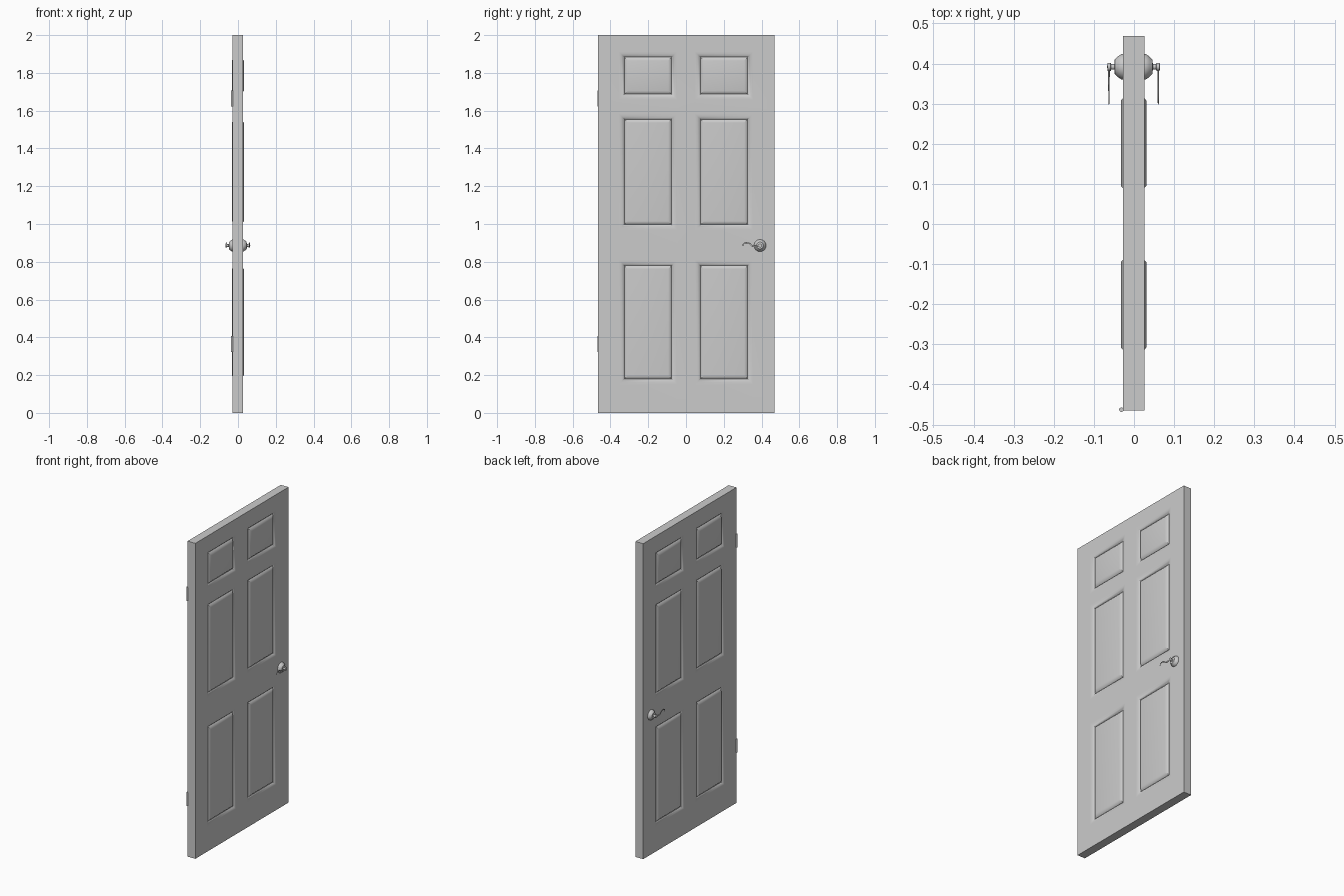
import bpy, bmesh, math
from mathutils import Matrix, Vector

cube = bpy.data.objects.get("Cube")
if cube:
    bpy.data.objects.remove(cube, do_unlink=True)

grey = bpy.data.materials.new("door grey")
grey.use_nodes = True
grey.diffuse_color = (0.6, 0.6, 0.6, 1)
grey.node_tree.nodes["Principled BSDF"].inputs["Base Color"].default_value = (0.6, 0.6, 0.6, 1)


def finish(obj, angle=35):
    obj.data.materials.append(grey)
    bpy.ops.object.select_all(action="DESELECT")
    obj.select_set(True)
    bpy.context.view_layer.objects.active = obj
    if obj.type == "MESH":
        bpy.ops.object.shade_smooth_by_angle(angle=math.radians(angle))
    return obj


def add_mesh(name, bm):
    bmesh.ops.recalc_face_normals(bm, faces=bm.faces)
    mesh = bpy.data.meshes.new(name)
    bm.to_mesh(mesh)
    bm.free()
    obj = bpy.data.objects.new(name, mesh)
    bpy.context.collection.objects.link(obj)
    return obj


# Door slab, split into a grid so that each panel is one face per side
CENTRE_X, THICK = -0.001, 0.054
SLOPE = 0.03
columns = [(-0.326, -0.077), (0.077, 0.326)]
rows = [(0.18, 0.78), (0.997, 1.554), (1.687, 1.883)]

bm = bmesh.new()
bmesh.ops.create_cube(bm, size=1, matrix=Matrix.Translation((CENTRE_X, 0.002, 1))
                      @ Matrix.Diagonal((THICK, 0.934, 2, 1)))
for spans, axis in ((columns, Vector((0, 1, 0))), (rows, Vector((0, 0, 1)))):
    for low, high in spans:
        for cut in (low - SLOPE, high + SLOPE):
            bmesh.ops.bisect_plane(bm, geom=bm.verts[:] + bm.edges[:] + bm.faces[:],
                                   plane_co=axis * cut, plane_no=axis)


def is_panel(face):
    c = face.calc_center_median()
    return (abs(face.normal.x) > 0.9
            and any(a < c.y < b for a, b in columns)
            and any(a < c.z < b for a, b in rows))


# Sunken moulding curving down to a groove, then a raised bevelled panel
bm.normal_update()
panels = [f for f in bm.faces if is_panel(f)]
for width, depth in ((0.012, -0.001), (0.01, -0.003), (0.008, -0.008), (0.018, 0.017)):
    bmesh.ops.inset_individual(bm, faces=panels, thickness=width, depth=depth,
                               use_even_offset=True)
door = finish(add_mesh("door_slab", bm), 50)
weighted = door.modifiers.new("flat faces", "WEIGHTED_NORMAL")
weighted.keep_sharp = True


# Turned parts: profile of (distance along axis, radius)
def lathe(name, profile, matrix, steps=32):
    bm = bmesh.new()
    verts = [bm.verts.new((r, 0, h)) for h, r in profile]
    edges = [bm.edges.new(pair) for pair in zip(verts, verts[1:])]
    bmesh.ops.spin(bm, geom=verts + edges, axis=(0, 0, 1), cent=(0, 0, 0),
                   angle=math.tau, steps=steps)
    bmesh.ops.remove_doubles(bm, verts=bm.verts, dist=0.00001)
    bmesh.ops.transform(bm, matrix=matrix, verts=bm.verts)
    return finish(add_mesh(name, bm))


# Handles on both sides
HANDLE = Vector((CENTRE_X, 0.392, 0.886))
rose = [(0.02, 0), (0.02, 0.032), (0.03, 0.032), (0.039, 0.026), (0.047, 0.018),
        (0.048, 0.007), (0.056, 0.007), (0.057, 0.01), (0.065, 0.01), (0.066, 0)]
lever = [(0.39, 0.886), (0.37, 0.883), (0.352, 0.884), (0.335, 0.897),
         (0.318, 0.901), (0.304, 0.894), (0.301, 0.883)]

for label, side in (("left", 1), ("right", -1)):
    turn = Matrix.Rotation(side * math.pi / 2, 4, "Y")
    lathe(label + "_handle_rose", rose, Matrix.Translation(HANDLE) @ turn)

    curve = bpy.data.curves.new(label + "_handle_lever", "CURVE")
    curve.dimensions = "3D"
    curve.bevel_depth = 0.0045
    curve.bevel_resolution = 3
    curve.use_fill_caps = True
    spline = curve.splines.new("BEZIER")
    spline.bezier_points.add(len(lever) - 1)
    for i, (point, (y, z)) in enumerate(zip(spline.bezier_points, lever)):
        point.co = (0, y, z)
        point.radius = 1.1 - 0.08 * i
        point.handle_left_type = point.handle_right_type = "AUTO"
    obj = bpy.data.objects.new(label + "_handle_lever", curve)
    obj.location.x = CENTRE_X + side * 0.0615
    obj.scale.x = 0.45
    bpy.context.collection.objects.link(obj)
    finish(obj)

# Hinge knuckles on the back edge
knuckle = [(0, 0), (0, 0.0055), (0.085, 0.0055), (0.085, 0)]
for label, z in (("lower", 0.322), ("upper", 1.622)):
    lathe(label + "_hinge", knuckle, Matrix.Translation((-0.0315, -0.463, z)), 16)
